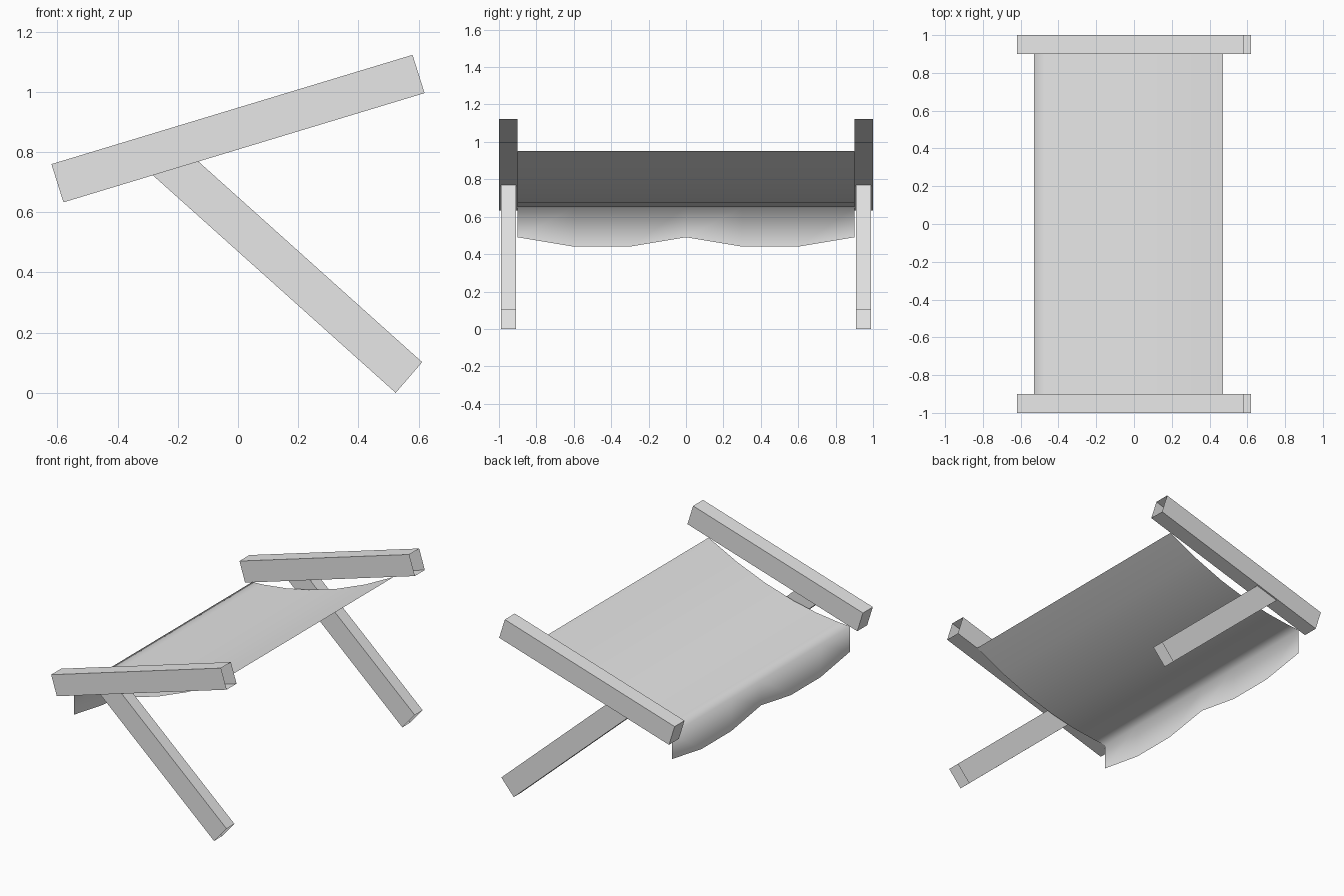
import bpy
import bmesh

cube = bpy.data.objects.get("Cube")
if cube:
    bpy.data.objects.remove(cube, do_unlink=True)

grey = bpy.data.materials.new("light_grey")
grey.use_nodes = True
grey.diffuse_color = (0.8, 0.8, 0.8, 1)
for node in grey.node_tree.nodes:
    if node.type == "BSDF_PRINCIPLED":
        node.inputs["Base Color"].default_value = grey.diffuse_color


def finish(name, bm):
    mesh = bpy.data.meshes.new(name)
    bm.to_mesh(mesh)
    bm.free()
    mesh.materials.append(grey)
    obj = bpy.data.objects.new(name, mesh)
    bpy.context.collection.objects.link(obj)
    return obj


def hollow_bar(name, outline, y_low, y_high, open_sides):
    """Extrude a counterclockwise xz outline along y, leaving some sides open."""
    bm = bmesh.new()
    front = [bm.verts.new((x, y_low, z)) for x, z in outline]
    back = [bm.verts.new((x, y_high, z)) for x, z in outline]
    bm.faces.new(front)
    bm.faces.new(back[::-1])
    count = len(outline)
    for i in range(count):
        if i not in open_sides:
            j = (i + 1) % count
            bm.faces.new((front[j], front[i], back[i], back[j]))
    return finish(name, bm)


# Sloping side beams and their braces, open where they meet the wall
BEAM = [(-0.62, 0.76), (-0.58, 0.633), (0.62, 0.996), (0.58, 1.123)]
BRACE = [(-0.283, 0.723), (0.524, 0), (0.612, 0.102), (-0.132, 0.769)]
for side, sign in (("left_end", -1), ("right_end", 1)):
    low, high = sorted((sign * 0.9, sign * 1.0))
    hollow_bar("beam_" + side, BEAM, low, high, {2})
    low, high = sorted((sign * 0.91, sign * 0.99))
    hollow_bar("brace_" + side, BRACE, low, high, {1, 3})

# Sagging cloth sheet with a scalloped valance along its lower edge
STEPS = [0, 0.08, 0.24, 0.4, 0.6, 0.8, 1]
DROPS = [0.16, 0.21, 0.21]
bm = bmesh.new()
rows = []
for i in range(7):
    y = -0.9 + 0.3 * i
    points = [(-0.53, 0.65 - DROPS[i % 3])]
    if i % 3 == 2:
        points = [(-0.53, 0.65 - DROPS[2])]
    points += [(-0.53 + u, 0.65 + 0.04 * u + 0.26 * u * u) for u in STEPS]
    rows.append([bm.verts.new((x, y, z)) for x, z in points])
for a, b in zip(rows, rows[1:]):
    for k in range(len(a) - 1):
        bm.faces.new((a[k], a[k + 1], b[k + 1], b[k]))
for face in bm.faces:
    face.smooth = True
finish("canopy_cloth", bm)
